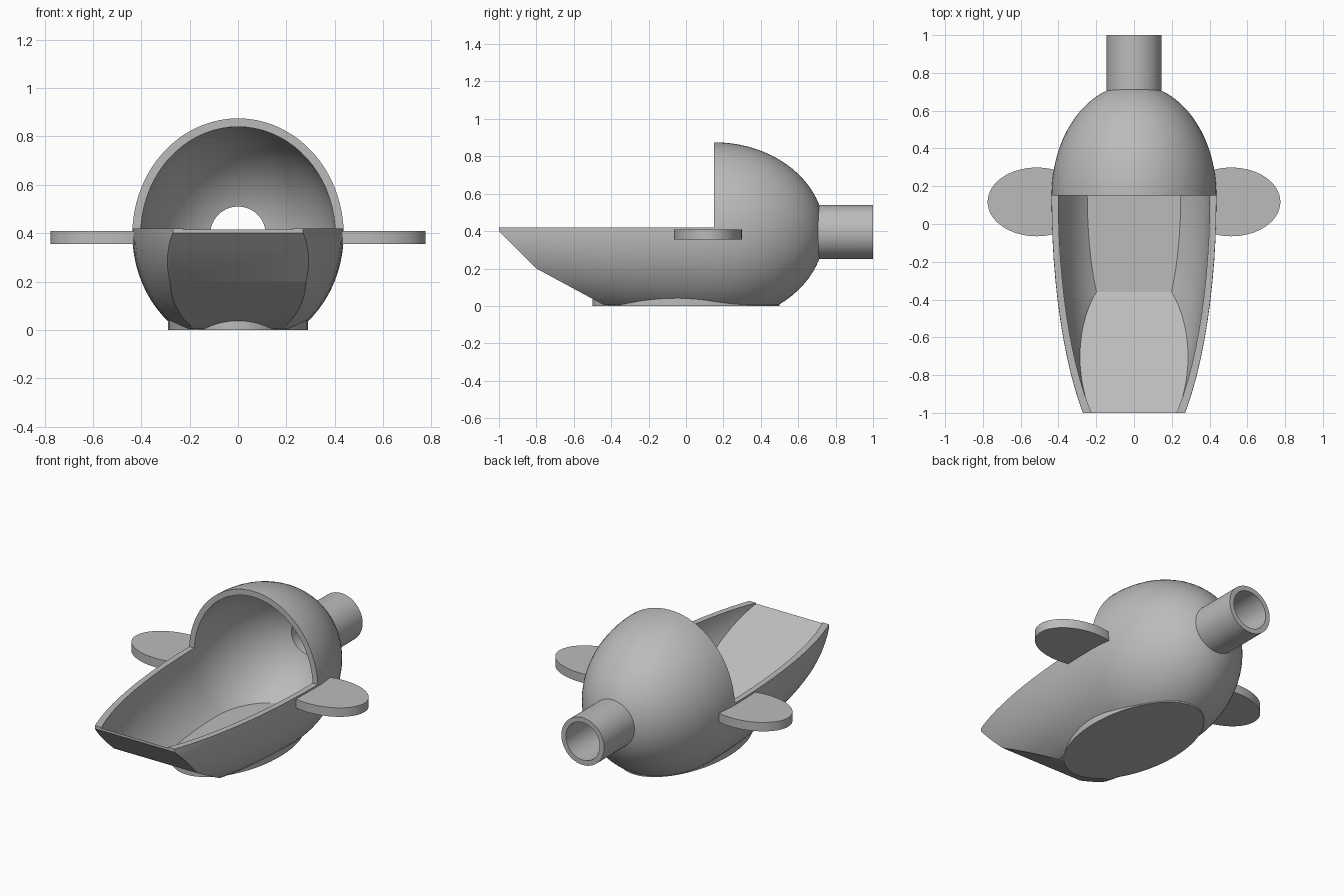
import bpy, bmesh, math
from mathutils import Matrix, Vector

cube = bpy.data.objects.get("Cube")
if cube:
    bpy.data.objects.remove(cube)

grey = bpy.data.materials.new("plain_grey")
grey.use_nodes = True
grey.diffuse_color = (0.5, 0.5, 0.5, 1)
grey.node_tree.nodes["Principled BSDF"].inputs["Base Color"].default_value = (0.5, 0.5, 0.5, 1)

AXIS_Z = 0.395    # height of the shell and spout axis
MOUTH_Y = 0.15    # where the hood ends and the open scoop starts
RIM_Z = 0.42


def to_object(name, bm):
    bmesh.ops.recalc_face_normals(bm, faces=bm.faces)
    mesh = bpy.data.meshes.new(name)
    bm.to_mesh(mesh)
    bm.free()
    mesh.materials.append(grey)
    ob = bpy.data.objects.new(name, mesh)
    bpy.context.collection.objects.link(ob)
    return ob


def egg(name, rx, rz, back, front, planes):
    """Egg lying along y, trimmed flat by (point, outward normal) planes."""
    bm = bmesh.new()
    bmesh.ops.create_uvsphere(bm, u_segments=72, v_segments=40, radius=1,
                              matrix=Matrix.Rotation(math.pi / 2, 4, "X"))
    for v in bm.verts:
        x, y, z = v.co
        v.co = (x * rx, MOUTH_Y + y * (back if y > 0 else front), AXIS_Z + z * rz)
    for point, normal in planes:
        cut = bmesh.ops.bisect_plane(bm, geom=bm.verts[:] + bm.edges[:] + bm.faces[:],
                                     plane_co=point, plane_no=normal, clear_outer=True)
        edges = [e for e in cut["geom_cut"] if isinstance(e, bmesh.types.BMEdge)]
        bmesh.ops.holes_fill(bm, edges=edges, sides=0)
    return to_object(name, bm)


def slope(y0, z0, y1, z1):
    """Plane through two side-profile points, facing down and forward."""
    return (0, y0, z0), Vector((0, z1 - z0, y0 - y1)).normalized()


def disc(name, centre, rx, ry, depth, along_y=False):
    bm = bmesh.new()
    turn = Matrix.Rotation(math.pi / 2, 4, "X") if along_y else Matrix()
    bmesh.ops.create_cone(bm, cap_ends=True, segments=64, radius1=1, radius2=1, depth=depth,
                          matrix=Matrix.Translation(centre) @ turn @ Matrix.Diagonal((rx, ry, 1, 1)))
    return to_object(name, bm)


def subtract(ob, cutter):
    mod = ob.modifiers.new("cut", "BOOLEAN")
    mod.operation = "DIFFERENCE"
    mod.solver = "EXACT"
    mod.object = cutter
    bpy.context.view_layer.objects.active = ob
    bpy.ops.object.modifier_apply(modifier=mod.name)


# Outer shell: egg with a flat underside, sloping keel and chamfered lip
shell = egg("scoop_shell", 0.437, 0.48, 0.59, 1.465, [
    ((0, 0, 0.004), (0, 0, -1)),
    ((0, -1, 0), (0, -1, 0)),
    slope(-1, 0.40, -0.8, 0.2),
    slope(-0.8, 0.2, -0.43, 0),
])

# Cutters: inner cavity, spout bore and the open space over the scoop
cavity = egg("cavity_cutter", 0.402, 0.445, 0.555, 1.39, [
    ((0, 0, 0.045), (0, 0, -1)),
    slope(-1, 0.415, -0.36, 0.045),
])
bore = disc("bore_cutter", (0, 0.8, AXIS_Z), 0.115, 0.115, 0.8, True)
bm = bmesh.new()
bmesh.ops.create_cube(bm, size=2, matrix=Matrix.Translation((0, MOUTH_Y - 1, RIM_Z + 1))
                      @ Matrix.Diagonal((1, 1, 1, 1)))
for v in bm.verts:
    if v.co.y < 0:
        v.co.y -= 1
opening = to_object("opening_cutter", bm)

# Foot, spout and side handles
foot = disc("foot", (0, 0, 0.04), 0.29, 0.5, 0.08)
spout = disc("spout", (0, 0.8, AXIS_Z), 0.145, 0.145, 0.4, True)
handles = [disc(name, (side * 0.515, 0.117, 0.382), 0.26, 0.182, 0.055)
           for name, side in (("left_handle", 1), ("right_handle", -1))]

parts = [shell, foot, spout] + handles
subtract(shell, opening)
for ob in parts:
    subtract(ob, cavity)
for ob in (shell, spout):
    subtract(ob, bore)
for cutter in (cavity, bore, opening):
    bpy.data.objects.remove(cutter)

bpy.ops.object.select_all(action="DESELECT")
for ob in parts:
    ob.select_set(True)
bpy.context.view_layer.objects.active = shell
bpy.ops.object.shade_smooth_by_angle(angle=math.radians(30))
